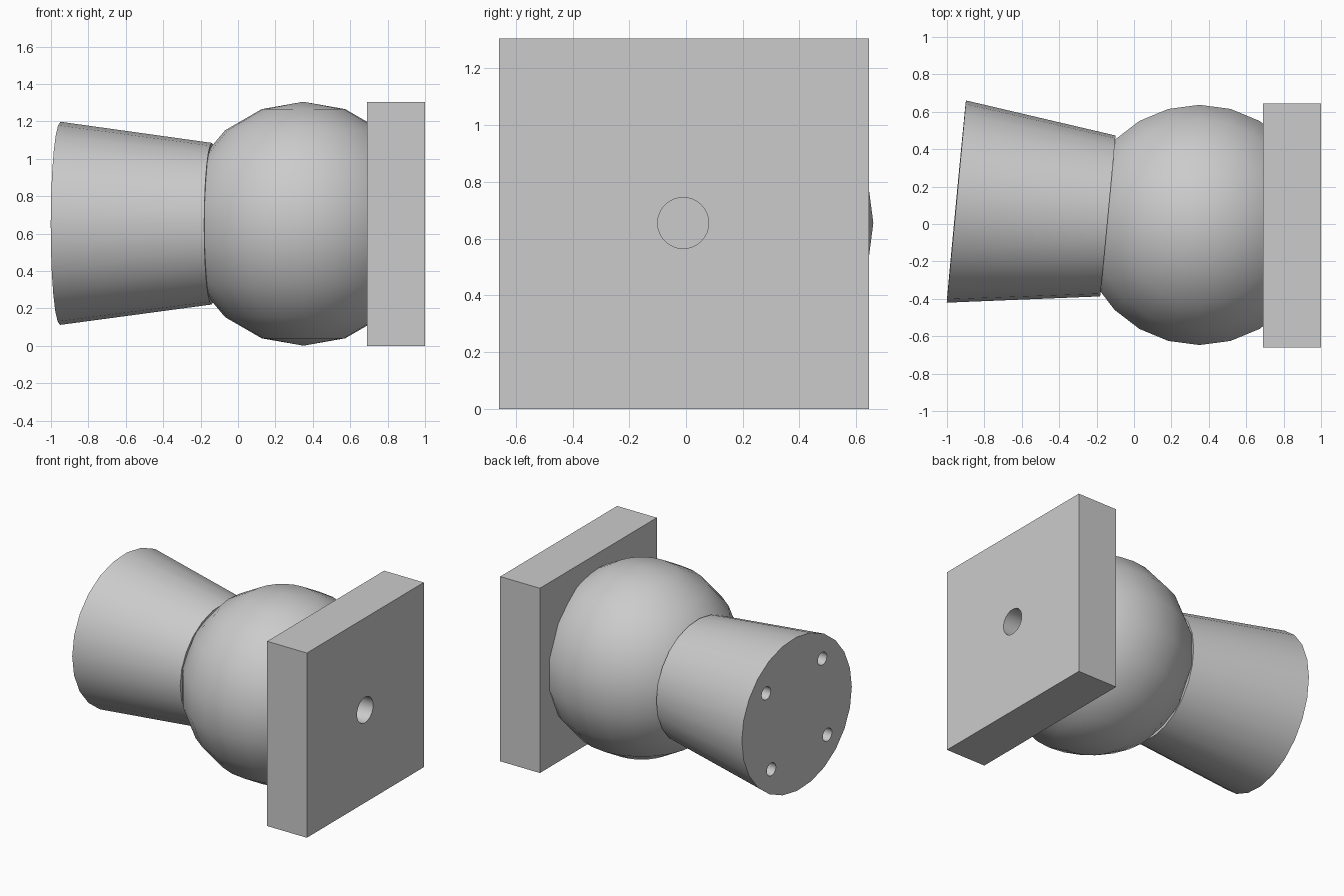
import bpy
import math
from mathutils import Vector

cube = bpy.data.objects.get("Cube")
if cube:
    bpy.data.objects.remove(cube, do_unlink=True)

grey = bpy.data.materials.new("light_grey")
grey.use_nodes = True
colour = (0.6, 0.6, 0.6, 1)
grey.diffuse_color = colour
grey.node_tree.nodes["Principled BSDF"].inputs["Base Color"].default_value = colour


def finish(obj, name):
    obj.name = name
    obj.data.materials.append(grey)
    return obj


def frustum(name, start, end, r1, r2, sides):
    """Round solid running from start to end."""
    axis = end - start
    bpy.ops.mesh.primitive_cone_add(
        vertices=sides, radius1=r1, radius2=r2, depth=axis.length,
        location=(start + end) / 2, rotation=axis.to_track_quat('Z', 'Y').to_euler())
    return finish(bpy.context.object, name)


def bore(obj, cutter):
    mod = obj.modifiers.new("bore", 'BOOLEAN')
    mod.operation = 'DIFFERENCE'
    mod.solver = 'EXACT'
    mod.object = cutter
    bpy.context.view_layer.objects.active = obj
    bpy.ops.object.modifier_apply(modifier=mod.name)


def smooth(obj):
    bpy.ops.object.select_all(action='DESELECT')
    obj.select_set(True)
    bpy.context.view_layer.objects.active = obj
    bpy.ops.object.shade_smooth_by_angle(angle=math.radians(30))


ball_centre = Vector((0.35, -0.005, 0.653))
neck_near = Vector((-0.14, 0.043, 0.653))
neck_far = Vector((-0.95, 0.12, 0.655))

# Square mounting plate
bpy.ops.mesh.primitive_cube_add(size=1, location=(0.845, -0.007, 0.6525))
plate = finish(bpy.context.object, "mounting_plate")
plate.scale = (0.31, 1.305, 1.305)
bpy.ops.object.transform_apply(location=False, rotation=False, scale=True)

# Ball joint
bpy.ops.mesh.primitive_uv_sphere_add(
    segments=24, ring_count=9, radius=0.652, location=ball_centre)
ball = finish(bpy.context.object, "ball_joint")

# Flared, slightly swivelled neck
neck = frustum("flared_neck", neck_near, neck_far, 0.432, 0.543, 24)

# Central hole through the plate into the ball
cutter = frustum("hole_cutter", Vector((0.62, -0.01, 0.655)),
                 Vector((1.1, -0.01, 0.655)), 0.09, 0.09, 32)
cutter.hide_render = True
bore(plate, cutter)
bore(ball, cutter)
bpy.data.objects.remove(cutter, do_unlink=True)

# Four bolt holes in the end of the neck
axis = (neck_far - neck_near).normalized()
side = Vector((0, 0, 1)).cross(axis).normalized() * -1
up = Vector((0, 0, 1))
for i in range(4):
    a = math.radians(40 + 90 * i)
    spot = neck_far + (side * math.cos(a) + up * math.sin(a)) * 0.393
    cutter = frustum("bolt_cutter", spot - axis * 0.3, spot + axis * 0.1, 0.045, 0.045, 24)
    cutter.hide_render = True
    bore(neck, cutter)
    bpy.data.objects.remove(cutter, do_unlink=True)

for part in (plate, ball, neck):
    smooth(part)
